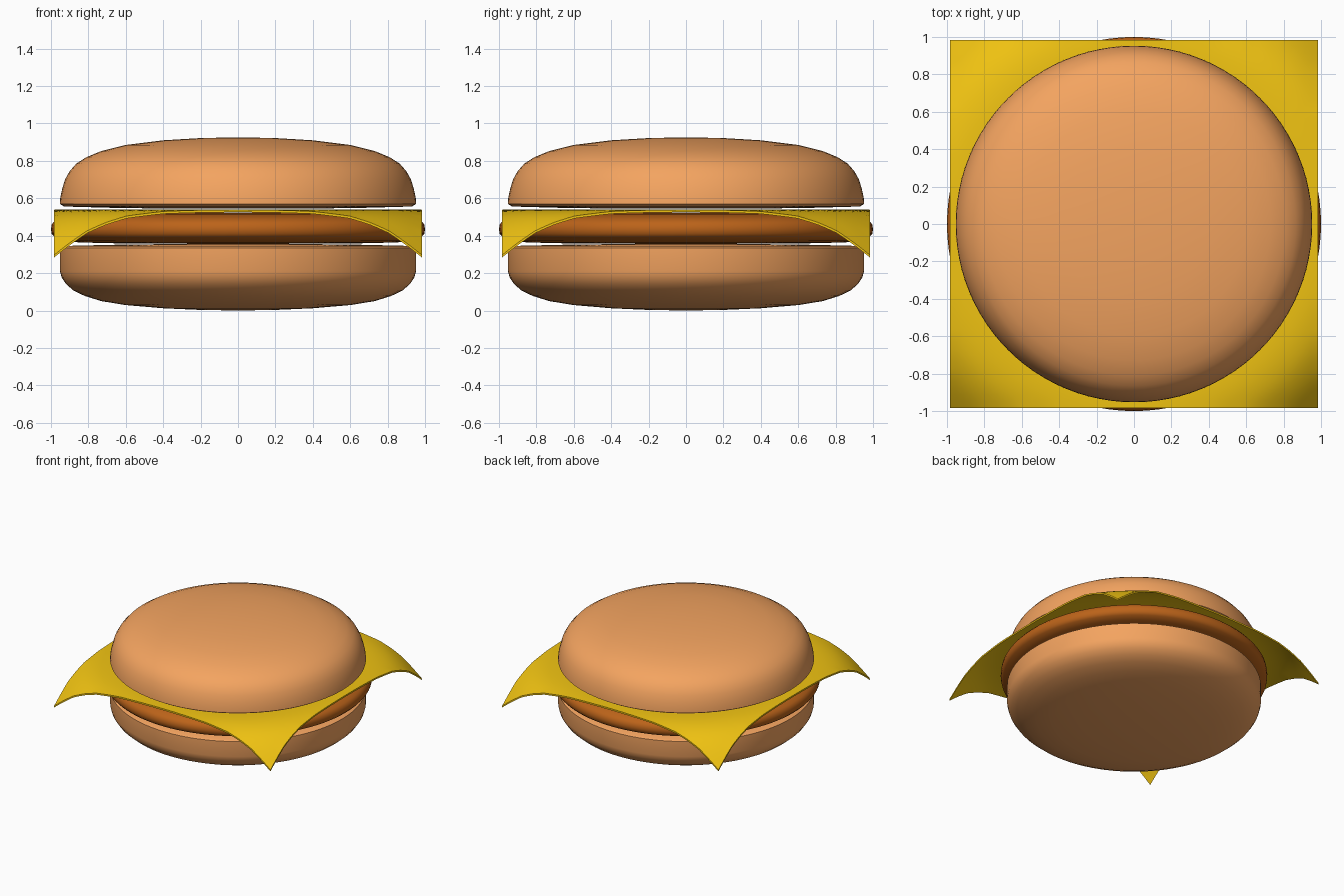
import bpy, bmesh, math

if "Cube" in bpy.data.objects:
    bpy.data.objects.remove(bpy.data.objects["Cube"])


def paint(obj, name, rgb):
    mat = bpy.data.materials.get(name) or bpy.data.materials.new(name)
    mat.diffuse_color = (*rgb, 1)
    mat.use_nodes = True
    mat.node_tree.nodes["Principled BSDF"].inputs["Base Color"].default_value = mat.diffuse_color
    obj.data.materials.append(mat)


def finish(name, bm, angle):
    bmesh.ops.recalc_face_normals(bm, faces=bm.faces)
    mesh = bpy.data.meshes.new(name)
    bm.to_mesh(mesh)
    bm.free()
    obj = bpy.data.objects.new(name, mesh)
    bpy.context.collection.objects.link(obj)
    bpy.ops.object.select_all(action='DESELECT')
    obj.select_set(True)
    bpy.context.view_layer.objects.active = obj
    bpy.ops.object.shade_smooth_by_angle(angle=math.radians(angle))
    return obj


def lathe(name, profile, steps=96):
    """Spin an (r, z) profile around the z axis."""
    bm = bmesh.new()
    verts = [bm.verts.new((r, 0, z)) for r, z in profile]
    edges = [bm.edges.new(pair) for pair in zip(verts, verts[1:])]
    bmesh.ops.spin(bm, geom=verts + edges, cent=(0, 0, 0), axis=(0, 0, 1),
                   angle=math.tau, steps=steps)
    bmesh.ops.remove_doubles(bm, verts=bm.verts, dist=0.0005)
    return finish(name, bm, 50)


# buns
bun = (0.905, 0.371, 0.117)
bottom_bun = lathe("bottom_bun", [
    (0, 0), (0.2, 0.003), (0.4, 0.012), (0.6, 0.029), (0.73, 0.05), (0.82, 0.078),
    (0.88, 0.107), (0.92, 0.142), (0.942, 0.175), (0.952, 0.21), (0.953, 0.335),
    (0.935, 0.345), (0.6, 0.353), (0, 0.358)])
top_bun = lathe("top_bun", [
    (0, 0.545), (0.6, 0.547), (0.93, 0.556), (0.953, 0.57), (0.95, 0.605), (0.94, 0.65),
    (0.925, 0.7), (0.9, 0.745), (0.865, 0.785), (0.81, 0.82), (0.73, 0.853),
    (0.6, 0.885), (0.4, 0.91), (0.2, 0.922), (0, 0.926)])
paint(bottom_bun, "bun", bun)
paint(top_bun, "bun", bun)

# patty
patty = lathe("patty", [
    (0, 0.356), (0.6, 0.358), (0.85, 0.364), (0.93, 0.374), (0.98, 0.392), (0.996, 0.41),
    (1, 0.435), (0.996, 0.46), (0.98, 0.48), (0.94, 0.5), (0.85, 0.515),
    (0.6, 0.522), (0, 0.525)])
paint(patty, "patty", (0.5, 0.125, 0.01))

# cheese slice: flat in the middle, drooping with distance from the centre
droop = [(0, 0.528), (0.85, 0.528), (0.98, 0.526), (1.06, 0.517), (1.15, 0.492),
         (1.21, 0.458), (1.27, 0.415), (1.33, 0.352), (1.39, 0.284)]


def cheese_z(r):
    for (r0, z0), (r1, z1) in zip(droop, droop[1:]):
        if r <= r1:
            return z0 + (z1 - z0) * (r - r0) / (r1 - r0)
    return droop[-1][1]


bm = bmesh.new()
bmesh.ops.create_grid(bm, x_segments=56, y_segments=56, size=0.983)
for v in bm.verts:
    v.co.z = cheese_z(v.co.xy.length)
for _ in range(3):
    inner = [v for v in bm.verts if not v.is_boundary]
    bmesh.ops.smooth_vert(bm, verts=inner, factor=0.5, use_axis_z=True)
# thicken straight upward so the outline stays square
top = bmesh.ops.extrude_face_region(bm, geom=bm.faces[:], use_keep_orig=True)
for v in top["geom"]:
    if isinstance(v, bmesh.types.BMVert):
        v.co.z += 0.013
cheese = finish("cheese", bm, 50)
paint(cheese, "cheese", (0.88, 0.55, 0.006))
